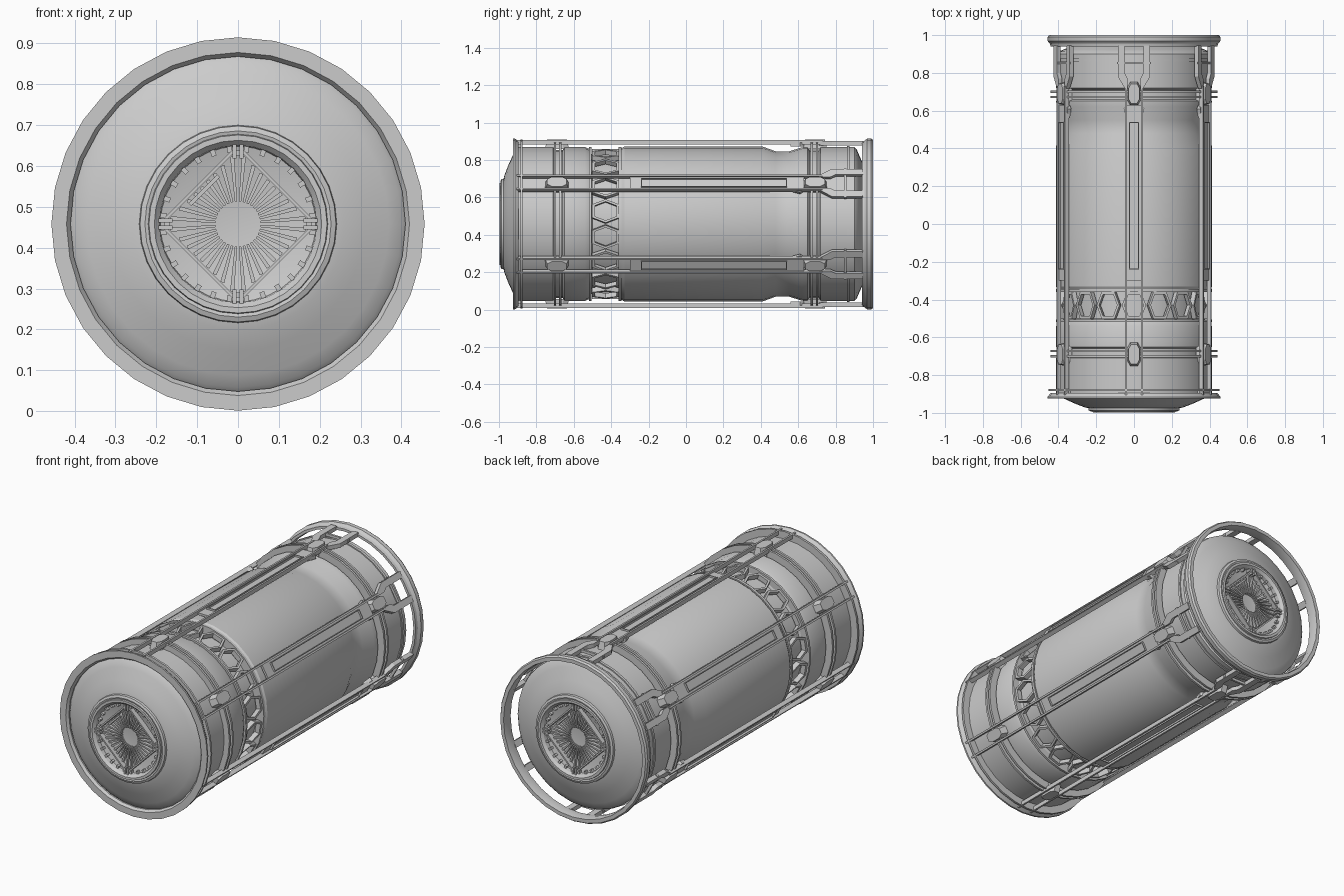
import bpy, bmesh, math
from mathutils import Matrix, Vector

if "Cube" in bpy.data.objects:
    bpy.data.objects.remove(bpy.data.objects["Cube"])

CZ = 0.458          # height of the long axis
SEG = 32


def finish(bm, name, smooth=True):
    bmesh.ops.remove_doubles(bm, verts=bm.verts, dist=1e-5)
    bmesh.ops.recalc_face_normals(bm, faces=bm.faces)
    me = bpy.data.meshes.new(name)
    bm.to_mesh(me)
    bm.free()
    ob = bpy.data.objects.new(name, me)
    bpy.context.collection.objects.link(ob)
    if smooth:
        bpy.ops.object.select_all(action='DESELECT')
        bpy.context.view_layer.objects.active = ob
        ob.select_set(True)
        bpy.ops.object.shade_smooth_by_angle(angle=math.radians(28))
    return ob


def lathe(name, profile, closed=False):
    """Spin (radius, y) points around the long axis."""
    bm = bmesh.new()
    rows = []
    for r, y in profile:
        rows.append([bm.verts.new((r * math.sin(2 * math.pi * i / SEG), y,
                                   CZ + r * math.cos(2 * math.pi * i / SEG)))
                     for i in range(SEG)])
    pairs = list(zip(rows, rows[1:])) + ([(rows[-1], rows[0])] if closed else [])
    for a, b in pairs:
        for i in range(SEG):
            j = (i + 1) % SEG
            bm.faces.new((a[i], a[j], b[j], b[i]))
    if not closed:
        bm.faces.new(rows[0])
        bm.faces.new(rows[-1])
    return finish(bm, name)


def ring(name, r0, r1, y0, y1):
    return lathe(name, [(r0, y0), (r1, y0), (r1, y1), (r0, y1)], True)


def prism(bm, m, pts, z0, z1, top=1.0):
    """Extrude an outline from z0 to z1, with the top scaled about its centre."""
    c = sum((Vector(p) for p in pts), Vector((0, 0))) / len(pts)
    lo = [bm.verts.new(m @ Vector((x, y, z0))) for x, y in pts]
    hi = [bm.verts.new(m @ Vector((c.x + (x - c.x) * top, c.y + (y - c.y) * top, z1)))
          for x, y in pts]
    bm.faces.new(lo)
    bm.faces.new(hi)
    for i in range(len(pts)):
        j = (i + 1) % len(pts)
        bm.faces.new((lo[i], lo[j], hi[j], hi[i]))


def box(bm, m, x0, x1, y0, y1, z0, z1):
    prism(bm, m, [(x0, y0), (x1, y0), (x1, y1), (x0, y1)], z0, z1)


def around(k, n):
    return Matrix.Translation((0, 0, CZ)) @ Matrix.Rotation(2 * math.pi * k / n, 4, 'Y')


# Main hull with domed ends, grooves and recessed end hubs
end = [(0.055, 0.94), (0.16, 0.957), (0.19, 0.965), (0.193, 0.985), (0.205, 0.998),
       (0.218, 0.998), (0.22, 0.99), (0.228, 0.992), (0.24, 0.987), (0.242, 0.975),
       (0.26, 0.971), (0.31, 0.952), (0.37, 0.925), (0.40, 0.912), (0.412, 0.90)]
hull = [(r, -y) for r, y in end]
hull += [(0.412, -0.71), (0.395, -0.70), (0.395, -0.66), (0.412, -0.65), (0.412, -0.54),
         (0.40, -0.515), (0.365, -0.50), (0.365, -0.35), (0.405, -0.345), (0.414, -0.33),
         (0.414, 0.41), (0.388, 0.48), (0.388, 0.55), (0.41, 0.62), (0.412, 0.65),
         (0.397, 0.66), (0.397, 0.71), (0.412, 0.72)]
hull += end[::-1]
lathe("hull", hull)

# Hoops and end rims
for s in (-1, 1):
    for d in (0.672, 0.70):
        ring("hoop", 0.395, 0.441, s * d - 0.006, s * d + 0.006)
ring("front_rear_hoop", 0.41, 0.452, -0.885, -0.873)
ring("truss_front_lip", 0.36, 0.412, -0.518, -0.505)
ring("truss_rear_lip", 0.36, 0.412, -0.36, -0.345)
ring("rear_band", 0.40, 0.418, 0.86, 0.875)
lathe("front_rim", [(0.41, -0.895), (0.442, -0.895), (0.457, -0.915), (0.457, -0.924),
                    (0.42, -0.924), (0.41, -0.91)], True)
lathe("rear_rim", [(0.428, 0.94), (0.442, 0.94), (0.445, 0.955), (0.457, 0.968), (0.457, 0.99),
                   (0.45, 1.0), (0.43, 1.0), (0.424, 0.97)], True)

# Hexagonal truss band: six slim struts per cell
bm = bmesh.new()
for k in range(18):
    m = around(k, 18)
    outer = [(0.064, 0), (0.036, 0.072), (-0.036, 0.072), (-0.064, 0), (-0.036, -0.072), (0.036, -0.072)]
    inner = [(x * 0.8, y * 0.8) for x, y in outer]
    for i in range(6):
        j = (i + 1) % 6
        quad = [(p[0], p[1] - 0.43) for p in (outer[i], outer[j], inner[j], inner[i])]
        prism(bm, m, quad, 0.375, 0.402)
finish(bm, "hex_truss", False)

# Six sets of long rails with panels, nodes and flared rear brackets
rails, panels, nodes, brackets = (bmesh.new() for _ in range(4))
for k in range(6):
    m = around(k, 6)
    for s in (-1, 1):
        box(rails, m, s * 0.037, s * 0.047, -0.905, 0.73, 0.425, 0.448)
        prism(brackets, m, [(s * 0.034, 0.71), (s * 0.05, 0.72), (s * 0.085, 0.78), (s * 0.085, 0.945),
                            (s * 0.05, 0.945), (s * 0.05, 0.80), (s * 0.034, 0.77)], 0.42, 0.443)
        y = s * 0.69
        prism(nodes, m, [(-0.02, y - 0.065), (0.02, y - 0.065), (0.036, y - 0.035), (0.036, y + 0.035),
                         (0.02, y + 0.065), (-0.02, y + 0.065), (-0.036, y + 0.035),
                         (-0.036, y - 0.035)], 0.40, 0.453, 0.8)
    # panel bed with a raised frame around its slot
    box(panels, m, -0.037, 0.037, -0.30, 0.57, 0.424, 0.436)
    for x in (-0.026, 0.022):
        box(panels, m, x, x + 0.004, -0.24, 0.54, 0.436, 0.446)
    for y in (-0.24, 0.535):
        box(panels, m, -0.022, 0.022, y, y + 0.005, 0.436, 0.446)
    prism(brackets, m, [(-0.04, 0.63), (0.04, 0.63), (0.055, 0.61), (0.04, 0.56), (-0.04, 0.56),
                        (-0.055, 0.61)], 0.415, 0.436)
    box(brackets, m, -0.09, 0.09, 0.846, 0.858, 0.425, 0.44)
    box(brackets, m, -0.037, 0.037, -0.895, -0.88, 0.41, 0.44)
finish(rails, "long_rails", False)
finish(panels, "rail_panels", False)
finish(nodes, "rail_nodes", False)
finish(brackets, "rail_brackets", False)

# End hub details: diamond frame, spokes, teeth and corner clamps
for name, turn in (("front", 0), ("rear", math.pi)):
    base = (Matrix.Translation((0, 0, CZ)) @ Matrix.Rotation(turn, 4, 'Z')
            @ Matrix.Rotation(math.pi / 2, 4, 'X'))
    bm = bmesh.new()
    for k in range(4):
        m = base @ Matrix.Rotation(math.pi / 2 * k, 4, 'Z')
        box(bm, m, -0.013, -0.004, 0.16, 0.195, 0.955, 0.99)
        box(bm, m, 0.004, 0.013, 0.16, 0.195, 0.955, 0.99)
        box(bm, m, -0.013, 0.013, 0.168, 0.18, 0.955, 0.984)
        d = base @ Matrix.Rotation(math.pi / 2 * k + math.pi / 4, 4, 'Z')
        box(bm, d, -0.118, 0.118, 0.130, 0.138, 0.95, 0.985)
        if k == 0:
            box(bm, d, -0.05, 0.05, 0.112, 0.122, 0.95, 0.978)
    finish(bm, name + "_diamond_frame", False)
    bm = bmesh.new()
    for k in range(36):
        a = 2 * math.pi * (k + 0.5) / 36
        m = base @ Matrix.Rotation(a, 4, 'Z')
        reach = 0.128 / math.cos(a % (math.pi / 2) - math.pi / 4)
        prism(bm, m, [(-0.003, 0.055), (0.003, 0.055), (0.005, reach), (-0.005, reach)], 0.938, 0.966)
    finish(bm, name + "_spokes", False)
    bm = bmesh.new()
    for k in range(28):
        m = base @ Matrix.Rotation(2 * math.pi * (k + 0.5) / 28, 4, 'Z')
        box(bm, m, -0.006, 0.006, 0.176, 0.194, 0.96, 0.98)
    finish(bm, name + "_teeth", False)
